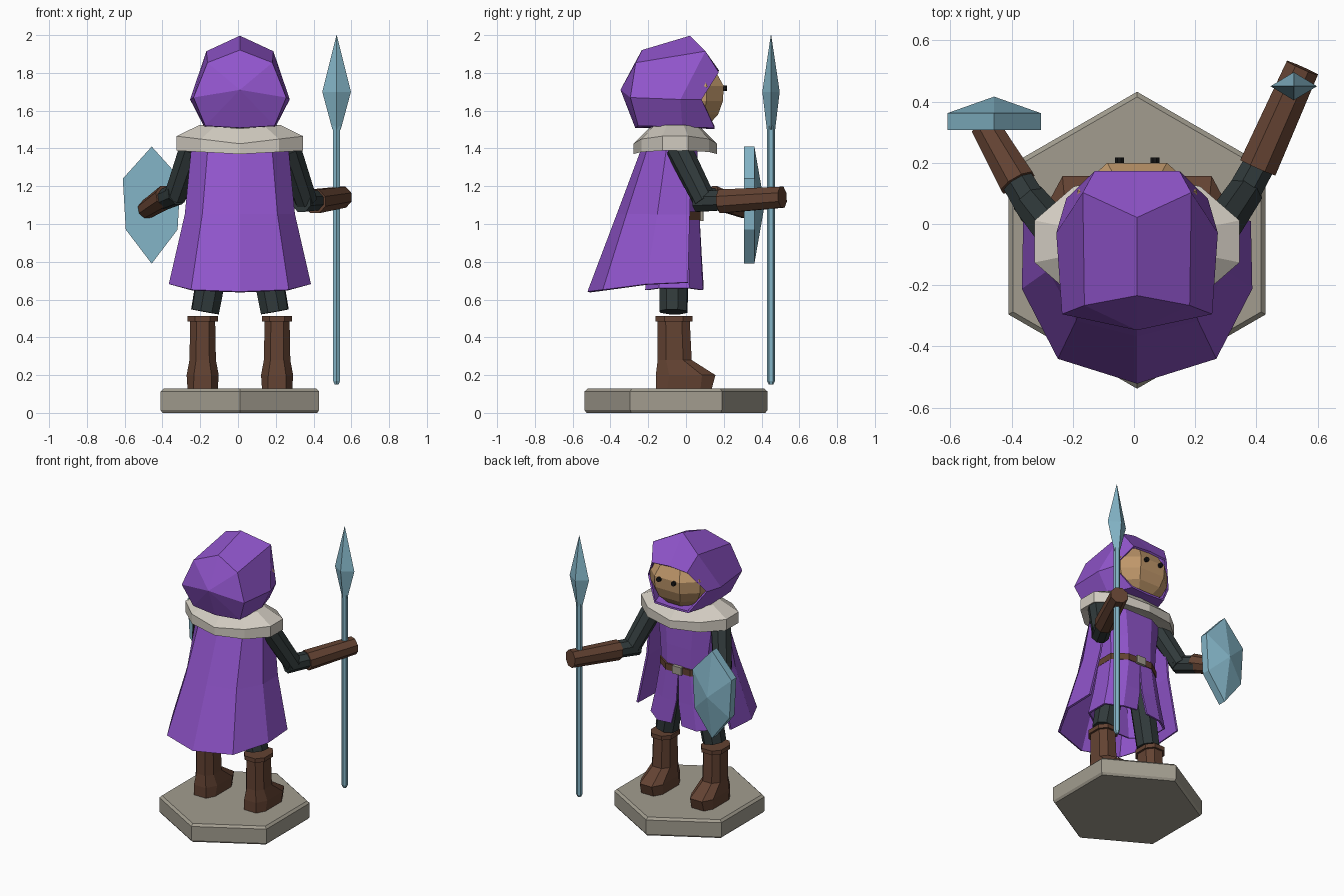
import bpy, bmesh, math
from mathutils import Vector

cube = bpy.data.objects.get("Cube")
if cube:
    bpy.data.objects.remove(cube, do_unlink=True)

CX = 0.01  # figure centre line


def material(name, r, g, b):
    m = bpy.data.materials.new(name)
    m.use_nodes = True
    m.diffuse_color = (r, g, b, 1)
    node = next(n for n in m.node_tree.nodes if n.type == 'BSDF_PRINCIPLED')
    node.inputs["Base Color"].default_value = (r, g, b, 1)
    node.inputs["Roughness"].default_value = 0.8
    return m


PURPLE = material("purple cloth", 0.28, 0.09, 0.60)
STEEL = material("pale blue steel", 0.23, 0.46, 0.57)
LEATHER = material("brown leather", 0.125, 0.055, 0.032)
DARK = material("dark cloth", 0.03, 0.042, 0.043)
FUR = material("cream fur", 0.64, 0.60, 0.53)
STONE = material("stone", 0.36, 0.335, 0.275)
SKIN = material("tan skin", 0.52, 0.31, 0.145)
BLACK = material("black", 0.008, 0.008, 0.008)


def finish(name, bm, mat):
    bmesh.ops.remove_doubles(bm, verts=bm.verts, dist=0.0005)
    bmesh.ops.recalc_face_normals(bm, faces=bm.faces)
    bmesh.ops.translate(bm, verts=bm.verts, vec=(CX, 0, 0))
    mesh = bpy.data.meshes.new(name)
    bm.to_mesh(mesh)
    bm.free()
    mesh.materials.append(mat)
    ob = bpy.data.objects.new(name, mesh)
    bpy.context.collection.objects.link(ob)
    return ob


def loft(name, rings, mat):
    """Closed rings bridged in order, with both ends capped."""
    bm = bmesh.new()
    vs = [[bm.verts.new(p) for p in ring] for ring in rings]
    n = len(rings[0])
    for a, b in zip(vs, vs[1:]):
        for i in range(n):
            j = (i + 1) % n
            bm.faces.new((a[i], a[j], b[j], b[i]))
    bm.faces.new(vs[0])
    bm.faces.new(vs[-1])
    return finish(name, bm, mat)


def sheet(name, rows, mat, thick):
    """Half a cloth grid, mirrored across the centre and thickened."""
    bm = bmesh.new()
    for s in (1, -1):
        vs = [[bm.verts.new((s * x, y, z)) for x, y, z in row] for row in rows]
        for a, b in zip(vs, vs[1:]):
            for i in range(len(a) - 1):
                bm.faces.new((a[i], a[i + 1], b[i + 1], b[i]))
    ob = finish(name, bm, mat)
    mod = ob.modifiers.new("thickness", 'SOLIDIFY')
    mod.thickness = thick
    mod.offset = 0
    return ob


def oct_ring(x, y, z, hx, hy, c=0.5):
    """Rectangle with cut corners; c is the share of each side left straight."""
    quarter = [(1, c), (c, 1), (-c, 1), (-1, c), (-1, -c), (-c, -1), (c, -1), (1, -c)]
    return [(x + hx * u, y + hy * v, z) for u, v in quarter]


def polygon(n, rx, ry, z, x=0, y=0, turn=math.pi / 2):
    return [(x + rx * math.cos(turn + math.tau * i / n),
             y + ry * math.sin(turn + math.tau * i / n), z) for i in range(n)]


def limb(name, a, b, ra, rb, mat, sides=8):
    a, b = Vector(a), Vector(b)
    q = (b - a).to_track_quat('Z', 'Y')
    rings = [[p + q @ Vector(v) for v in polygon(sides, r, r, 0, turn=math.pi / sides)]
             for p, r in ((a, ra), (b, rb))]
    return loft(name, rings, mat)


# Hexagonal stand
loft("stand", [polygon(6, r, r, z, y=-0.053) for r, z in
               ((0.473, 0), (0.485, 0.015), (0.485, 0.113), (0.468, 0.128))], STONE)

# Boots and legs
for s, side in ((1, "left"), (-1, "right")):
    x = s * 0.197
    loft(side + "_boot", [
        oct_ring(x, -0.012, 0.127, 0.08, 0.148, 0.6),
        oct_ring(x, -0.002, 0.2, 0.085, 0.158, 0.55),
        oct_ring(x, -0.06, 0.28, 0.07, 0.09),
        oct_ring(x, -0.065, 0.49, 0.066, 0.085)], LEATHER)
    loft(side + "_boot_cuff", [oct_ring(x, -0.064, z, 0.08, 0.098)
                               for z in (0.483, 0.512)], LEATHER)
    limb(side + "_leg", (s * 0.185, -0.067, 0.535), (s * 0.11, -0.06, 0.95), 0.078, 0.085, DARK)

# Tunic, split skirt and belt
loft("tunic", [oct_ring(0, -0.06, z, hx, hy) for z, hx, hy in
               ((1.02, 0.18, 0.125), (1.2, 0.19, 0.125), (1.42, 0.22, 0.12))], PURPLE)
sheet("skirt", [
    [(0, 0.066, 1.04), (0.09, 0.066, 1.04), (0.18, 0, 1.04),
     (0.18, -0.12, 1.04), (0.09, -0.185, 1.04), (0, -0.185, 1.04)],
    [(0.008, 0.078, 0.82), (0.12, 0.075, 0.82), (0.215, 0.01, 0.82),
     (0.215, -0.13, 0.82), (0.12, -0.2, 0.82), (0, -0.2, 0.82)],
    [(0.04, 0.088, 0.66), (0.15, 0.084, 0.65), (0.25, 0.015, 0.66),
     (0.25, -0.14, 0.66), (0.14, -0.21, 0.65), (0, -0.21, 0.65)]], PURPLE, 0.012)
loft("belt", [oct_ring(0, -0.06, z, 0.19, 0.137) for z in (1.02, 1.065)], LEATHER)
loft("buckle", [oct_ring(0, 0.08, z, 0.035, 0.012, 0.9) for z in (1.015, 1.07)], STONE)

# Cloak, open at the chest
sheet("cloak", [
    [(0.25, 0.02, 1.41), (0.25, -0.1, 1.41), (0.165, -0.195, 1.41), (0, -0.225, 1.41)],
    [(0.282, 0.02, 1.05), (0.285, -0.15, 1.05), (0.195, -0.31, 1.05), (0, -0.36, 1.05)],
    [(0.365, 0.01, 0.69), (0.37, -0.21, 0.68), (0.255, -0.435, 0.65), (0, -0.515, 0.64)],
], PURPLE, 0.014)


# Fur collar, raised over the shoulders
def collar_ring(f, z, lift):
    return [(x, y - 0.057, z + lift * abs(x) / 0.335)
            for x, y, z in polygon(10, 0.352 * f, 0.222 * f, z)]


loft("fur_collar", [collar_ring(*p) for p in
                    ((0.65, 1.39, 0.02), (1, 1.37, 0.018), (1, 1.425, 0.04),
                     (0.64, 1.505, 0.03))], FUR)

# Hood
tip = (0, -0.34, 1.71)
sheet("hood", [
    [(0, 0.168, 1.81), (0.135, 0.168, 1.80), (0.225, 0.08, 1.66), (0.13, 0.15, 1.515), (0, 0.15, 1.51)],
    [(0, 0.02, 1.99), (0.173, 0.1, 1.91), (0.257, -0.03, 1.66), (0.185, -0.02, 1.52), (0, -0.02, 1.515)],
    [(0, -0.23, 1.915), (0.168, -0.262, 1.85), (0.24, -0.29, 1.67), (0.18, -0.25, 1.525), (0, -0.265, 1.515)],
    [tip] * 5], PURPLE, 0.014)

# Head and eyes
loft("head", [oct_ring(0, 0.02, z, hx, hy) for z, hx, hy in
              ((1.525, 0.1, 0.1), (1.58, 0.165, 0.15), (1.65, 0.195, 0.175),
               (1.73, 0.195, 0.18), (1.82, 0.14, 0.13))], SKIN)
for s, side in ((1, "left"), (-1, "right")):
    limb(side + "_eye", (s * 0.058, 0.18, 1.718), (s * 0.058, 0.217, 1.718), 0.016, 0.016, BLACK)

# Spear arm
limb("spear_upper_arm", (0.255, -0.04, 1.40), (0.35, 0.1, 1.12), 0.07, 0.062, DARK)
limb("spear_elbow", (0.325, 0.06, 1.12), (0.405, 0.205, 1.125), 0.06, 0.056, DARK)
limb("spear_glove", (0.395, 0.185, 1.12), (0.54, 0.51, 1.142), 0.068, 0.06, LEATHER)

# Shield arm
limb("shield_upper_arm", (-0.255, -0.04, 1.40), (-0.345, 0.07, 1.14), 0.07, 0.062, DARK)
limb("shield_elbow", (-0.33, 0.04, 1.16), (-0.40, 0.155, 1.13), 0.06, 0.056, DARK)
limb("shield_glove", (-0.39, 0.135, 1.145), (-0.497, 0.32, 1.075), 0.064, 0.05, LEATHER)

# Spear with a diamond head
loft("spear_shaft", [polygon(6, r, r, z, 0.512, 0.45) for r, z in
                     ((0.012, 0.15), (0.021, 0.17), (0.021, 1.52))], STEEL)
loft("spear_head", [polygon(4, rx, ry, z, 0.512, 0.45) for rx, ry, z in
                    ((0.022, 0.022, 1.5), (0.076, 0.046, 1.7), (0.001, 0.001, 2.0))], STEEL)

# Six-sided shield with a raised centre
outline = [(0, 0.31), (0.153, 0.14), (0.137, -0.13), (0, -0.31), (-0.137, -0.13), (-0.153, 0.14)]
loft("shield", [[(-0.467 + u * f, y, 1.1 + v * f) for u, v in outline]
                for f, y in ((1, 0.307), (1, 0.362), (0.003, 0.416))], STEEL)
